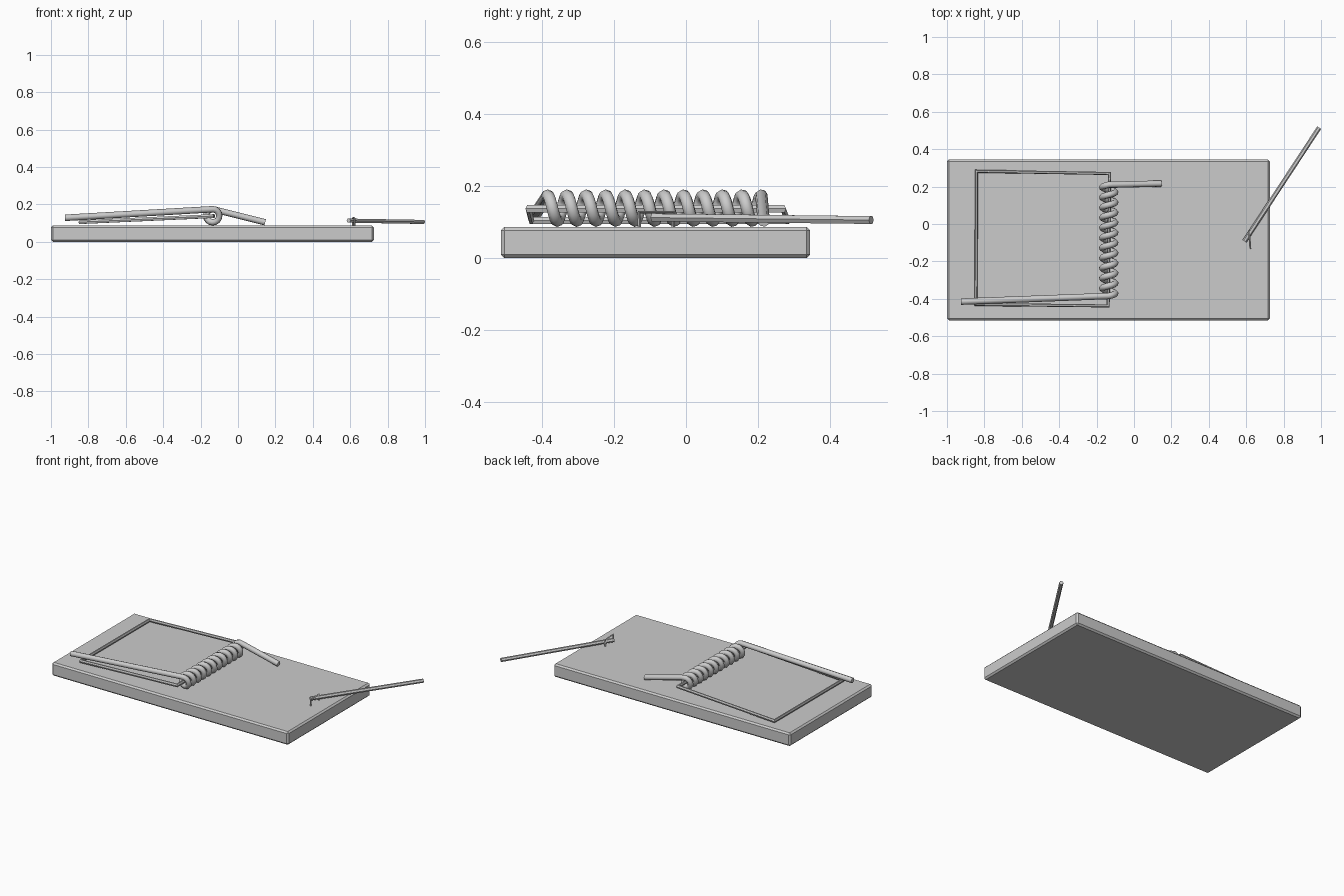
import bpy
from math import sin, cos, pi, radians

if "Cube" in bpy.data.objects:
    bpy.data.objects.remove(bpy.data.objects["Cube"])


def wire(name, points, radius, resolution=2, closed=False, angle=50):
    curve = bpy.data.curves.new(name, 'CURVE')
    curve.dimensions = '3D'
    curve.bevel_depth = radius
    curve.bevel_resolution = resolution
    curve.use_fill_caps = True
    spline = curve.splines.new('POLY')
    spline.points.add(len(points) - 1)
    for p, co in zip(spline.points, points):
        p.co = (*co, 1)
    spline.use_cyclic_u = closed
    obj = bpy.data.objects.new(name, curve)
    bpy.context.collection.objects.link(obj)
    bpy.ops.object.select_all(action='DESELECT')
    obj.select_set(True)
    bpy.context.view_layer.objects.active = obj
    bpy.ops.object.convert(target='MESH')
    bpy.ops.object.shade_smooth_by_angle(angle=radians(angle))
    return bpy.context.object


# Wooden base board with small chamfers
bpy.ops.mesh.primitive_cube_add(size=1, location=(-0.137, -0.085, 0.0435))
board = bpy.context.object
board.name = "base_board"
board.scale = (1.726, 0.86, 0.087)
bpy.ops.object.transform_apply(location=False, rotation=False, scale=True)
bevel = board.modifiers.new("edge_chamfer", 'BEVEL')
bevel.width = 0.01
bevel.segments = 1

# Torsion spring: long arm, eleven turns, short arm
CX, CZ, R = -0.135, 0.139, 0.035
Y0, Y1, TURNS, STEPS = -0.385, 0.21, 11, 16
n = TURNS * STEPS
coil = [(CX + R * sin(2 * pi * i / STEPS), Y0 + (Y1 - Y0) * i / n,
         CZ + R * cos(2 * pi * i / STEPS)) for i in range(n + 1)]
path = [(-0.925, -0.415, 0.128)] + coil + [(-0.118, Y1, 0.17), (0.145, 0.216, 0.104)]
wire("torsion_spring", path, 0.0172)

# Snap frame, its inner side passing through the coil
wire("snap_frame", [(-0.842, 0.282, 0.105), (-0.13, 0.27, 0.137),
                    (-0.138, -0.438, 0.137), (-0.845, -0.43, 0.105)],
     0.0115, resolution=1, closed=True, angle=30)

# Trigger bar and the staple that holds it
wire("trigger_bar", [(0.591, -0.092, 0.113), (0.99, 0.515, 0.106)], 0.0125, resolution=1)
wire("trigger_staple", [(0.622, -0.13, 0.08), (0.622, -0.13, 0.128), (0.615, -0.035, 0.128),
                        (0.615, -0.035, 0.08)], 0.005, resolution=0, angle=30)
